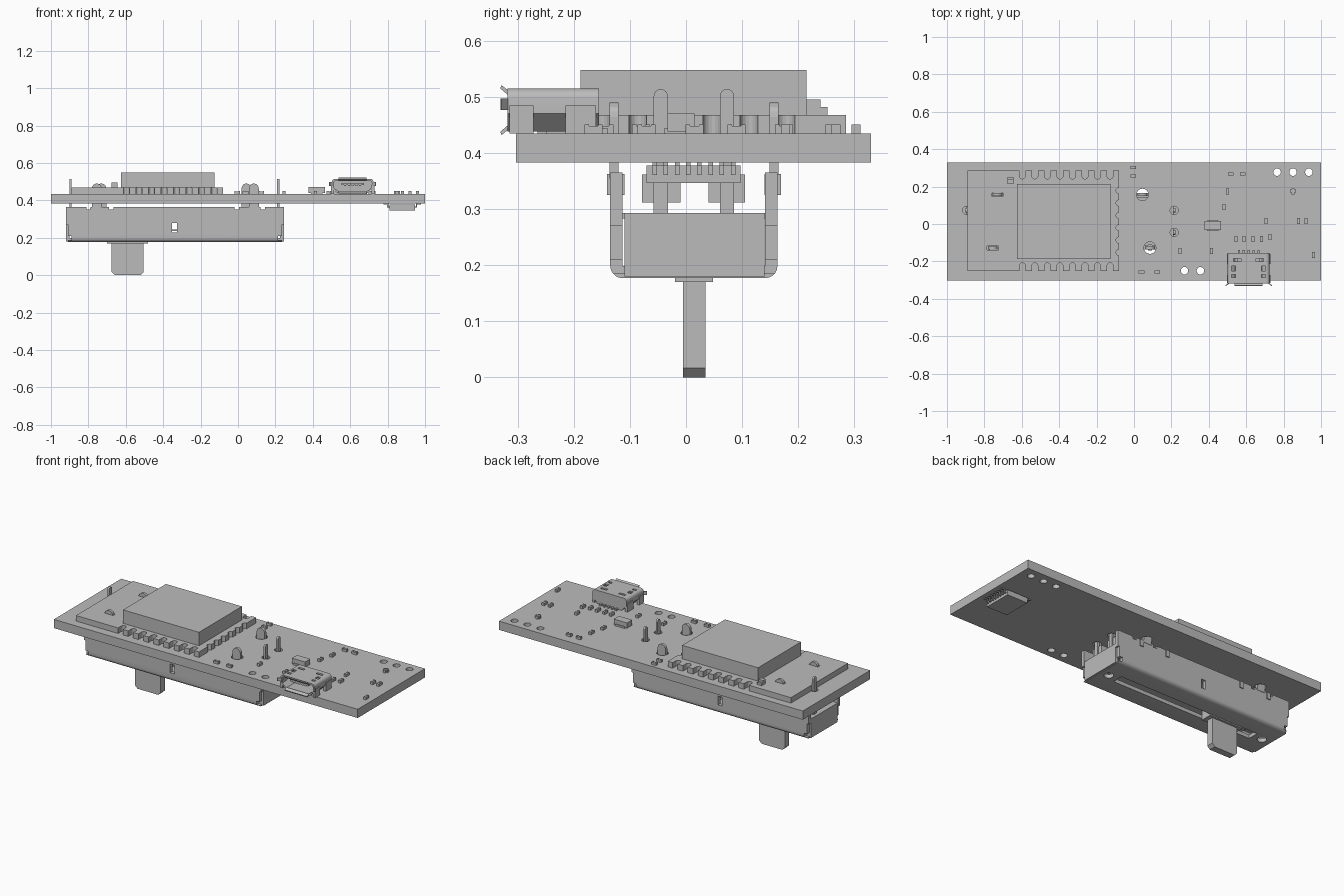
import bpy, bmesh
from math import sin, cos, pi
from mathutils import Vector

if "Cube" in bpy.data.objects:
    bpy.data.objects.remove(bpy.data.objects["Cube"])

grey = bpy.data.materials.new("plain_grey")
grey.use_nodes = True
grey.diffuse_color = (0.5, 0.5, 0.5, 1)
grey.node_tree.nodes["Principled BSDF"].inputs["Base Color"].default_value = grey.diffuse_color


def finish(name, bm):
    bmesh.ops.recalc_face_normals(bm, faces=bm.faces)
    mesh = bpy.data.meshes.new(name)
    bm.to_mesh(mesh)
    bm.free()
    mesh.materials.append(grey)
    ob = bpy.data.objects.new(name, mesh)
    bpy.context.collection.objects.link(ob)
    return ob


def add_box(bm, x, y, z):
    verts = bmesh.ops.create_cube(bm, size=1)["verts"]
    for v in verts:
        v.co = [(a + b) / 2 + c * (b - a) for c, (a, b) in zip(v.co, (x, y, z))]


def boxes(name, items):
    bm = bmesh.new()
    for item in items:
        add_box(bm, *item)
    return finish(name, bm)


def add_prism(bm, outline, axis, lo, hi):
    """Extrude a 2D outline along an axis (0 = x, 1 = y, 2 = z)."""
    def place(p, d):
        co = list(p)
        co.insert(axis, d)
        return Vector(co)
    face = bm.faces.new([bm.verts.new(place(p, lo)) for p in outline])
    new = bmesh.ops.extrude_face_region(bm, geom=[face])["geom"]
    step = place((0, 0), hi - lo)
    bmesh.ops.translate(bm, vec=step, verts=[g for g in new if isinstance(g, bmesh.types.BMVert)])


def prisms(name, items):
    bm = bmesh.new()
    for item in items:
        add_prism(bm, *item)
    return finish(name, bm)


def arc(cx, cy, r, start, end, n=8):
    angles = [start + (end - start) * i / n for i in range(n + 1)]
    return [(cx + r * cos(a), cy + r * sin(a)) for a in angles]


def circle(cx, cy, r):
    return arc(cx, cy, r, 0, 2 * pi, 20)[:-1]


def round_top(c, half, lo, hi):
    """Upright tab outline with a semicircular top."""
    return [(c - half, lo), (c + half, lo)] + arc(c, hi - half, half, 0, pi)


def cut(ob, cutter):
    mod = ob.modifiers.new("cut", "BOOLEAN")
    mod.operation, mod.solver, mod.object = "DIFFERENCE", "EXACT", cutter
    bpy.context.view_layer.objects.active = ob
    bpy.ops.object.modifier_apply(modifier=mod.name)
    bpy.data.objects.remove(cutter)


def smooth(ob):
    bpy.ops.object.select_all(action="DESELECT")
    ob.select_set(True)
    bpy.context.view_layer.objects.active = ob
    bpy.ops.object.shade_smooth_by_angle(angle=0.6)


# Main circuit board with wiring holes and slider pin holes
TOP = 0.435
UNDER = 0.383
TABS = [(0.045, 0.157), (0.085, -0.128), (-0.73, 0.157), (-0.755, -0.128)]
PINS = [(0.215, 0.073), (0.215, -0.045), (-0.895, 0.073)]
board = boxes("circuit_board", [((-1, 1), (-0.303, 0.33), (UNDER, TOP))])
holes = [(x, 0.277, 0.02) for x in (0.765, 0.85, 0.935)]
holes += [(x, -0.25, 0.02) for x in (0.27, 0.355)]
holes += [(x, y, 0.032) for x, y in TABS] + [(x, y, 0.022) for x, y in PINS]
cut(board, prisms("hole_cutter", [(circle(x, y, r), 2, 0.3, 0.5) for x, y, r in holes]))

# Radio module board with round-ended notches along three edges
x0, x1, y0, y1, r = -0.89, -0.08, -0.252, 0.285, 0.016
rows = [-0.597 + 0.067 * i for i in range(8)]
outline = [(x0, y0)]
for x in rows:
    outline += [(x - r, y0)] + arc(x, y0 + 0.028, r, pi, 0) + [(x + r, y0)]
outline.append((x1, y0))
for i in range(6):
    outline += arc(x1, -0.152 + 0.066 * i, r, -pi / 2, -3 * pi / 2)
outline.append((x1, y1))
for x in reversed(rows):
    outline += [(x + r, y1)] + arc(x, y1 - 0.028, r, 0, -pi) + [(x - r, y1)]
outline.append((x0, y1))
module = prisms("radio_module_board", [(outline, 2, TOP, 0.468)])
tab_slots = [((x - 0.03, x + 0.03), (y - 0.01, y + 0.01), (0.4, 0.5)) for x, y in TABS[2:]]
cut(module, boxes("slot_cutter", tab_slots))
boxes("radio_shield", [((-0.625, -0.125), (-0.188, 0.215), (0.468, 0.548))])
boxes("module_part", [((-0.675, -0.645), (0.215, 0.252), (0.468, 0.482)),
                      ((-0.675, -0.645), (0.215, 0.24), (0.482, 0.495))])

# Small surface parts with raised end contacts
spots_tall = [(0.5, 0.175), (0.48, 0.09), (0.85, 0.175), (0.705, 0.015), (0.88, 0.015), (0.92, 0.015),
              (0.545, -0.08), (0.588, -0.08), (0.635, -0.08), (0.683, -0.08), (0.727, -0.07),
              (0.415, -0.145), (0.245, -0.145), (0.96, -0.165)]
spots_wide = [(-0.005, 0.303), (-0.005, 0.257), (0.518, 0.267), (0.582, 0.267),
              (0.04, -0.257), (0.125, -0.257), (0.85, 0.177)]
parts = []
for spots, hx, hy in ((spots_tall, 0.008, 0.016), (spots_wide, 0.015, 0.008)):
    for x, y in spots:
        parts.append(((x - hx, x + hx), (y - hy, y + hy), (TOP, 0.448)))
        for s in (-1, 1):
            ex, ey = (0, s * 0.75 * hy) if hy > hx else (s * 0.75 * hx, 0)
            wx, wy = (hx, hy / 4) if hy > hx else (hx / 4, hy)
            parts.append(((x + ex - wx, x + ex + wx), (y + ey - wy, y + ey + wy), (TOP, 0.451)))
boxes("small_components", parts)
boxes("top_chip", [((0.378, 0.465), (-0.033, 0.015), (TOP + 0.003, 0.47)),
                   ((0.39, 0.453), (-0.038, 0.02), (TOP, 0.445))])

# Slider housing: folded channel with end plates, slot and screw holes
yl, yr, zb, zt, t = -0.135, 0.163, 0.177, 0.365, 0.022
channel = [(yl, zt)] + arc(yl + t, zb + t, t, pi, 1.5 * pi, 5)
channel += arc(yr - t, zb + t, t, 1.5 * pi, 2 * pi, 5) + [(yr, zt), (yr - t, zt)]
channel += [(yr - t, zb + t), (yl + t, zb + t), (yl + t, zt)]
housing = prisms("slider_housing", [(channel, 0, -0.91, 0.235)])
cut(housing, boxes("slot_cutter", [((-0.8, 0.125), (-0.017, 0.047), (0.1, 0.22))]))
cut(housing, prisms("screw_cutter", [(circle(x, 0.015, 0.026), 2, 0.1, 0.22) for x in (-0.86, 0.185)]))
cut(housing, boxes("notch_cutter", [((-0.352, -0.325), (-0.2, 0.2), (0.227, 0.28))]
    + [((x, x + 0.03), (a, a + 0.03), (0.186, 0.21)) for x in (-0.92, 0.215) for a in (-0.14, 0.138)]
    + [((x, x + 0.025), (-0.2, 0.2), (0.35, 0.4)) for x in (-0.81, -0.69, -0.02, 0.12)]))
smooth(housing)
boxes("housing_ends", [(x, (-0.11, 0.14), (0.18, 0.293)) for x in ((-0.92, -0.9), (0.225, 0.245))]
      + [(x, y, (0.27, 0.365)) for x in ((-0.92, -0.9), (0.225, 0.245))
         for y in ((yl, yl + t), (yr - t, yr))])
boxes("slider_inner_board", [((-0.9, 0.225), (yl + 0.01, yr - 0.01), (0.283, 0.293))])
boxes("housing_clips", [((x - 0.011, x + 0.011), y, (0.325, 0.363)) for x in (-0.78, -0.595, -0.09, 0.085)
                        for y in ((-0.141, -0.11), (0.14, 0.169))])
boxes("slider_guides", [((-0.79, 0.115), y, (0.235, 0.245)) for y in ((-0.08, -0.01), (0.04, 0.11))])

# Housing tabs and contact pins that pass up through the board
prisms("housing_tabs", [(round_top(x, 0.026, 0.355, 0.49), 1, y - 0.008, y + 0.008) for x, y in TABS])
prisms("contact_pins", [(round_top(y, 0.0125, 0.29, 0.514), 0, x - 0.006, x + 0.006) for x, y in PINS])
boxes("contact_blocks", [(x, y, (0.312, 0.362)) for x in ((-0.895, -0.85), (0.17, 0.215))
                         for y in ((-0.078, -0.01), (0.04, 0.105))])

# Slider carriage and lever with chamfered tip
boxes("slider_carriage", [((-0.7, -0.48), (-0.02, 0.048), (0.17, 0.283))])
c = 0.017
lever = [(-0.675, 0.2), (-0.675, c), (-0.675 + c, 0), (-0.505 - c, 0), (-0.505, c), (-0.505, 0.2)]
prisms("slider_lever", [(lever, 1, -0.005, 0.035)])

# Chip under the board with bent pins on both sides
boxes("underside_chip", [((0.81, 0.945), (-0.07, 0.097), (0.347, 0.378))])
pins = []
for i in range(8):
    y = -0.056 + 0.02 * i
    for s in (-1, 1):
        a, b, d = (0.8775 + s * w for w in (0.06, 0.08, 0.1))
        pins.append((sorted((a, b)), (y - 0.004, y + 0.004), (0.361, 0.367)))
        pins.append((sorted((b - s * 0.006, b)), (y - 0.004, y + 0.004), (0.361, UNDER)))
        pins.append((sorted((b, d)), (y - 0.004, y + 0.004), (0.377, UNDER)))
boxes("underside_chip_pins", pins)

# Data socket: hollow shell, flared lips, tongue and mounting feet
CX = 0.613


def socket_outline(grow):
    w, n, lo, mid, hi = 0.112 + grow, 0.08 + grow, 0.438 - grow, 0.47, 0.515 + grow
    half = [(n, lo), (w, mid)] + arc(w - 0.018, hi - 0.018, 0.018, 0, pi / 2, 5)
    return [(CX + x, z) for x, z in half] + [(CX - x, z) for x, z in reversed(half)]


shell = prisms("socket_shell", [(socket_outline(0), 1, -0.318, -0.155)])
cut(shell, prisms("mouth_cutter", [(socket_outline(-0.008), 1, -0.4, -0.18)]))
cut(shell, boxes("window_cutter", [((CX + s - 0.011, CX + s + 0.011), y, (0.5, 0.6))
                                   for s in (-0.08, 0.08) for y in ((-0.285, -0.27), (-0.25, -0.225))]
    + [((CX + s - 0.02, CX + s + 0.02), (-0.2, -0.185), (0.5, 0.6)) for s in (-0.06, 0.06)]))
smooth(shell)
boxes("socket_tongue", [((CX - 0.06, CX + 0.06), (-0.3, -0.175), (0.482, 0.493))]
      + [((CX - 0.04 + 0.02 * i - 0.005, CX - 0.04 + 0.02 * i + 0.005), (-0.3, -0.18), (0.478, 0.483))
         for i in range(5)])
boxes("socket_feet", [((CX + s - 0.008, CX + s + 0.008), y, (TOP, 0.485))
                      for s in (-0.108, 0.108) for y in ((-0.315, -0.272), (-0.215, -0.16))]
      + [((CX - 0.052 + 0.026 * i - 0.006, CX - 0.052 + 0.026 * i + 0.006), (-0.16, -0.14), (TOP, 0.445))
         for i in range(5)])
lips = []
for z, d in ((0.511, 0.01), (0.442, -0.01)):
    lips.append(([(-0.316, z), (-0.329, z + d), (-0.331, z + 0.4 * d), (-0.318, z - 0.7 * d)],
                 0, CX - 0.075, CX + 0.075))
for s in (-1, 1):
    x = CX + s * 0.11
    lips.append(([(x, -0.316), (x + s * 0.016, -0.329), (x + s * 0.012, -0.331), (x - s * 0.007, -0.318)],
                 2, 0.477, 0.497))
prisms("socket_lips", lips)
